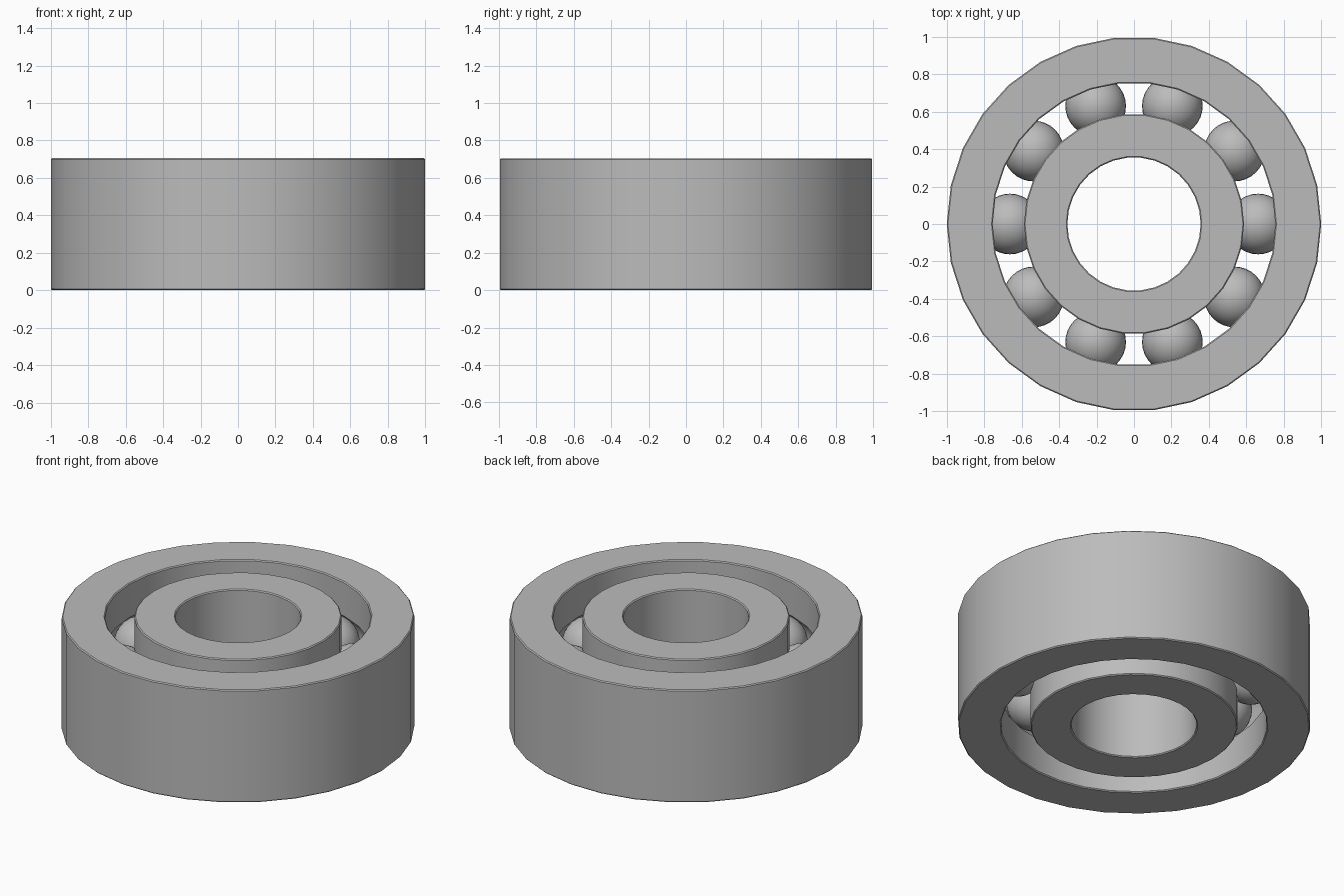
import bpy
import bmesh
from math import sin, cos, pi, radians, asin, acos
from mathutils import Matrix

HEIGHT = 0.705
MID = HEIGHT / 2
ORBIT = 0.663        # radius of the circle of ball centres
BALL_R = 0.162
GROOVE_R = 0.166
BALLS = 10
SEGMENTS = 30
BEVEL = 0.006

cube = bpy.data.objects.get("Cube")
if cube:
    bpy.data.objects.remove(cube, do_unlink=True)

steel = bpy.data.materials.new("grey steel")
steel.use_nodes = True
colour = (0.5, 0.5, 0.5, 1)
steel.diffuse_color = colour
steel.node_tree.nodes["Principled BSDF"].inputs["Base Color"].default_value = colour


def finish(bm, name):
    """Turn a bmesh into a smooth-shaded steel object."""
    bmesh.ops.recalc_face_normals(bm, faces=bm.faces)
    mesh = bpy.data.meshes.new(name)
    bm.to_mesh(mesh)
    bm.free()
    mesh.materials.append(steel)
    obj = bpy.data.objects.new(name, mesh)
    bpy.context.collection.objects.link(obj)
    bpy.ops.object.select_all(action="DESELECT")
    obj.select_set(True)
    bpy.context.view_layer.objects.active = obj
    bpy.ops.object.shade_smooth_by_angle(angle=radians(30))
    return obj


def race(name, plain_r, grooved_r):
    """Lathe a ring with chamfered rims and a ball groove on one wall."""
    side = 1 if grooved_r > ORBIT else -1      # groove direction from ball centre
    half = acos(abs(grooved_r - ORBIT) / GROOVE_R)
    steps = 10
    b = BEVEL * side
    profile = [(plain_r - b, 0), (plain_r, BEVEL),
               (plain_r, HEIGHT - BEVEL), (plain_r - b, HEIGHT),
               (grooved_r + b, HEIGHT), (grooved_r, HEIGHT - BEVEL)]
    for i in range(steps + 1):
        a = half - 2 * half * i / steps
        profile.append((ORBIT + side * GROOVE_R * cos(a), MID + GROOVE_R * sin(a)))
    profile += [(grooved_r, BEVEL), (grooved_r + b, 0)]

    bm = bmesh.new()
    loops = []
    for s in range(SEGMENTS):
        t = 2 * pi * s / SEGMENTS
        loops.append([bm.verts.new((r * cos(t), r * sin(t), z)) for r, z in profile])
    n = len(profile)
    for s in range(SEGMENTS):
        here, after = loops[s], loops[(s + 1) % SEGMENTS]
        for i in range(n):
            j = (i + 1) % n
            bm.faces.new((here[i], after[i], after[j], here[j]))
    return finish(bm, name)


# Inner and outer rings
race("outer_ring", 1.0, 0.755)
race("inner_ring", 0.356, 0.588)

# Balls running between the rings
for k in range(BALLS):
    t = 2 * pi * k / BALLS
    bm = bmesh.new()
    place = Matrix.Translation((ORBIT * cos(t), ORBIT * sin(t), MID))
    bmesh.ops.create_uvsphere(bm, u_segments=32, v_segments=16, radius=BALL_R, matrix=place)
    finish(bm, f"ball_{k + 1}")
